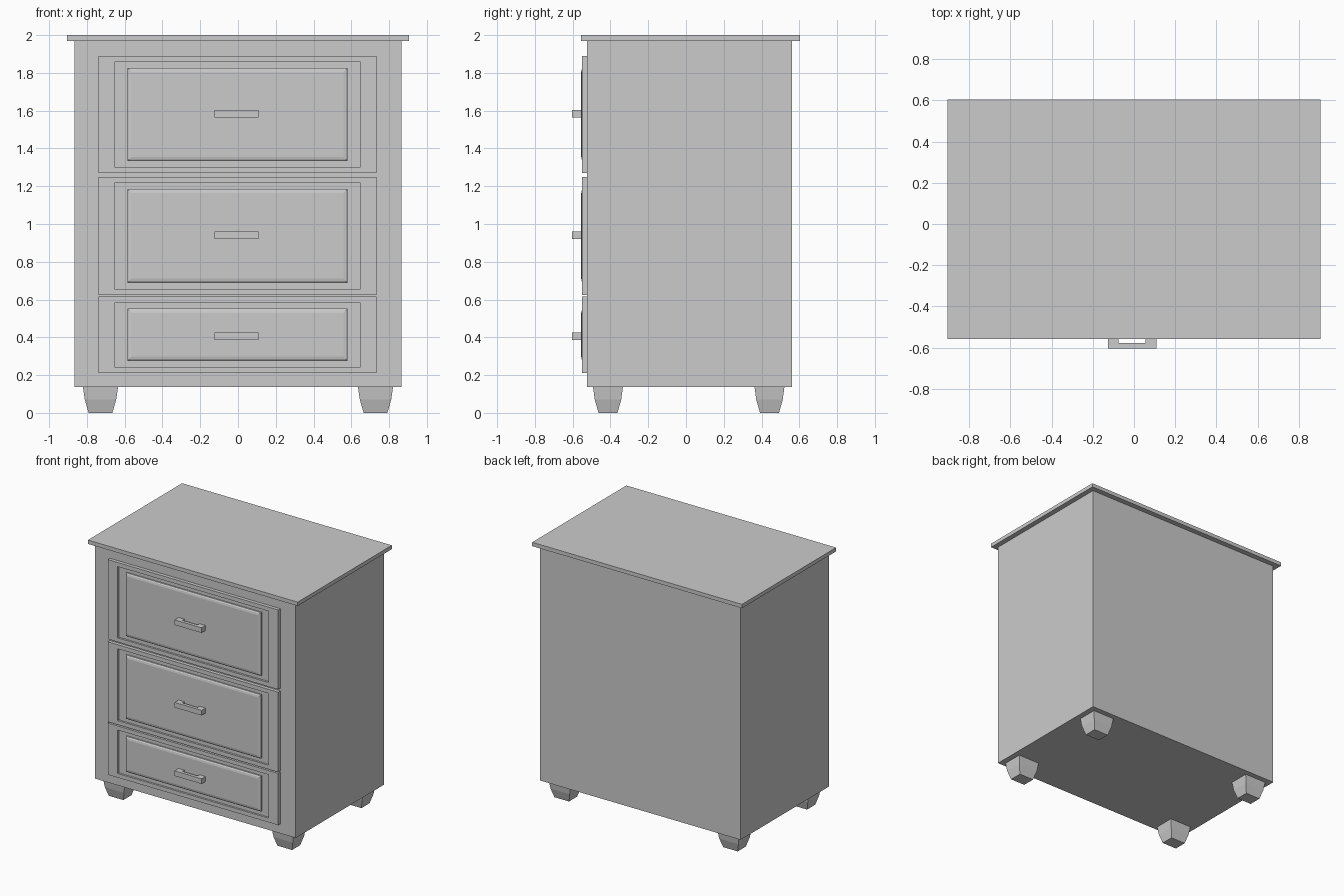
import bpy, bmesh

if "Cube" in bpy.data.objects:
    bpy.data.objects.remove(bpy.data.objects["Cube"])


def loft(name, rings):
    """Skin a stack of four-cornered rings and cap both ends."""
    bm = bmesh.new()
    loops = [[bm.verts.new(p) for p in ring] for ring in rings]
    for a, b in zip(loops, loops[1:]):
        for i in range(4):
            j = (i + 1) % 4
            bm.faces.new((a[i], a[j], b[j], b[i]))
    bm.faces.new(loops[0])
    bm.faces.new(loops[-1])
    bmesh.ops.recalc_face_normals(bm, faces=bm.faces)
    mesh = bpy.data.meshes.new(name)
    bm.to_mesh(mesh)
    bm.free()
    obj = bpy.data.objects.new(name, mesh)
    bpy.context.collection.objects.link(obj)
    return obj


def flat_ring(x0, x1, y0, y1, z):
    return [(x0, y0, z), (x1, y0, z), (x1, y1, z), (x0, y1, z)]


def front_ring(x0, x1, z0, z1, y):
    return [(x0, y, z0), (x1, y, z0), (x1, y, z1), (x0, y, z1)]


def box(name, x0, x1, y0, y1, z0, z1):
    return loft(name, [flat_ring(x0, x1, y0, y1, z) for z in (z0, z1)])


# Cabinet body and overhanging top
box("cabinet_body", -0.865, 0.865, -0.524, 0.562, 0.137, 1.97)
box("top_board", -0.905, 0.905, -0.557, 0.603, 1.97, 2.0)

# Drawer fronts: frame, sunken groove, raised panel with sloped border
# Each step is (inset in x, inset in z, y)
STEPS = [(0, 0, -0.522), (0, 0, -0.551), (0.085, 0.032, -0.551),
         (0.085, 0.032, -0.536), (0.152, 0.063, -0.536),
         (0.152, 0.063, -0.546), (0.161, 0.072, -0.552),
         (0.175, 0.086, -0.555)]
DRAWERS = [("upper", 1.27, 1.89, 1.584), ("middle", 0.625, 1.249, 0.94),
           ("lower", 0.212, 0.615, 0.406)]
for label, z0, z1, hz in DRAWERS:
    loft(label + "_drawer_front",
         [front_ring(-0.738 + dx, 0.733 - dx, z0 + dz, z1 - dz, y)
          for dx, dz, y in STEPS])
    # Handle: one U-shaped bar extruded upwards
    outline = [(-0.125, -0.553), (-0.125, -0.603), (0.108, -0.603),
               (0.108, -0.553), (0.056, -0.553), (0.056, -0.578),
               (-0.075, -0.578), (-0.075, -0.553)]
    bm = bmesh.new()
    base = bm.faces.new([bm.verts.new((x, y, hz - 0.02)) for x, y in outline])
    new = bmesh.ops.extrude_face_region(bm, geom=[base], use_keep_orig=True)
    for v in new["geom"]:
        if isinstance(v, bmesh.types.BMVert):
            v.co.z += 0.04
    bmesh.ops.recalc_face_normals(bm, faces=bm.faces)
    mesh = bpy.data.meshes.new(label + "_handle")
    bm.to_mesh(mesh)
    bm.free()
    bpy.context.collection.objects.link(
        bpy.data.objects.new(label + "_handle", mesh))

# Tapered feet
for side, cx in (("left", -0.728), ("right", 0.728)):
    for end, cy in (("front", -0.413), ("back", 0.442)):
        loft(f"{end}_{side}_foot",
             [flat_ring(cx - hx, cx + hx, cy - hy, cy + hy, z)
              for hx, hy, z in ((0.063, 0.05, 0), (0.083, 0.07, 0.07),
                                (0.093, 0.079, 0.137))])
